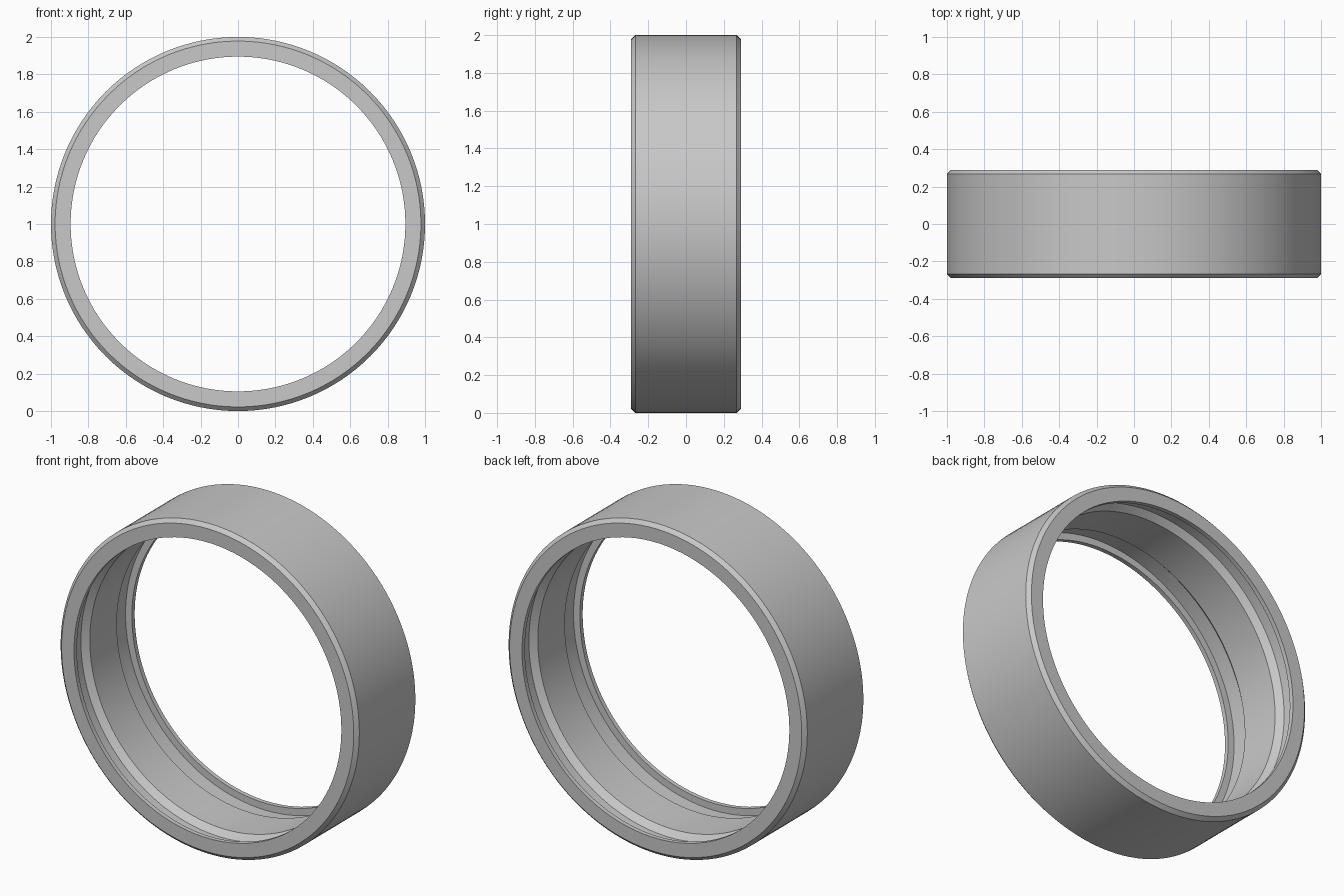
import bpy, bmesh, math
from mathutils import Vector, Matrix

cube = bpy.data.objects.get("Cube")
if cube:
    bpy.data.objects.remove(cube, do_unlink=True)

SEGMENTS = 128

# One flat grey
grey = bpy.data.materials.new("plain_grey")
grey.use_nodes = True
colour = (0.58, 0.58, 0.58, 1)
grey.diffuse_color = colour
grey.node_tree.nodes["Principled BSDF"].inputs["Base Color"].default_value = colour

# Front half of the cross-section as (radius, y), from the inner wall to the outer wall
half = [
    (0.902, -0.129),  # raised inner wall
    (0.937, -0.164),  # sloped shoulder
    (0.937, -0.263),  # groove floor
    (0.895, -0.263),  # back of the lip
    (0.895, -0.29),   # lip opening
    (0.978, -0.29),   # flat rim
    (1.0, -0.268),    # outer chamfer
]
# Mirror it to the back to close the loop
profile = half + [(r, -y) for r, y in reversed(half)]

# Spin the cross-section round the y axis
bm = bmesh.new()
rings = []
for i in range(SEGMENTS):
    turn = Matrix.Rotation(2 * math.pi * i / SEGMENTS, 3, 'Y')
    rings.append([bm.verts.new(turn @ Vector((r, y, 0)) + Vector((0, 0, 1)))
                  for r, y in profile])
count = len(profile)
for i, ring in enumerate(rings):
    following = rings[(i + 1) % SEGMENTS]
    for j in range(count):
        k = (j + 1) % count
        bm.faces.new((ring[j], ring[k], following[k], following[j]))
bmesh.ops.recalc_face_normals(bm, faces=bm.faces)

mesh = bpy.data.meshes.new("grooved_ring")
bm.to_mesh(mesh)
bm.free()
mesh.materials.append(grey)
ring_object = bpy.data.objects.new("grooved_ring", mesh)
bpy.context.collection.objects.link(ring_object)

# Smooth round the ring, crisp at the profile corners
bpy.ops.object.select_all(action='DESELECT')
ring_object.select_set(True)
bpy.context.view_layer.objects.active = ring_object
bpy.ops.object.shade_smooth_by_angle(angle=math.radians(30))
